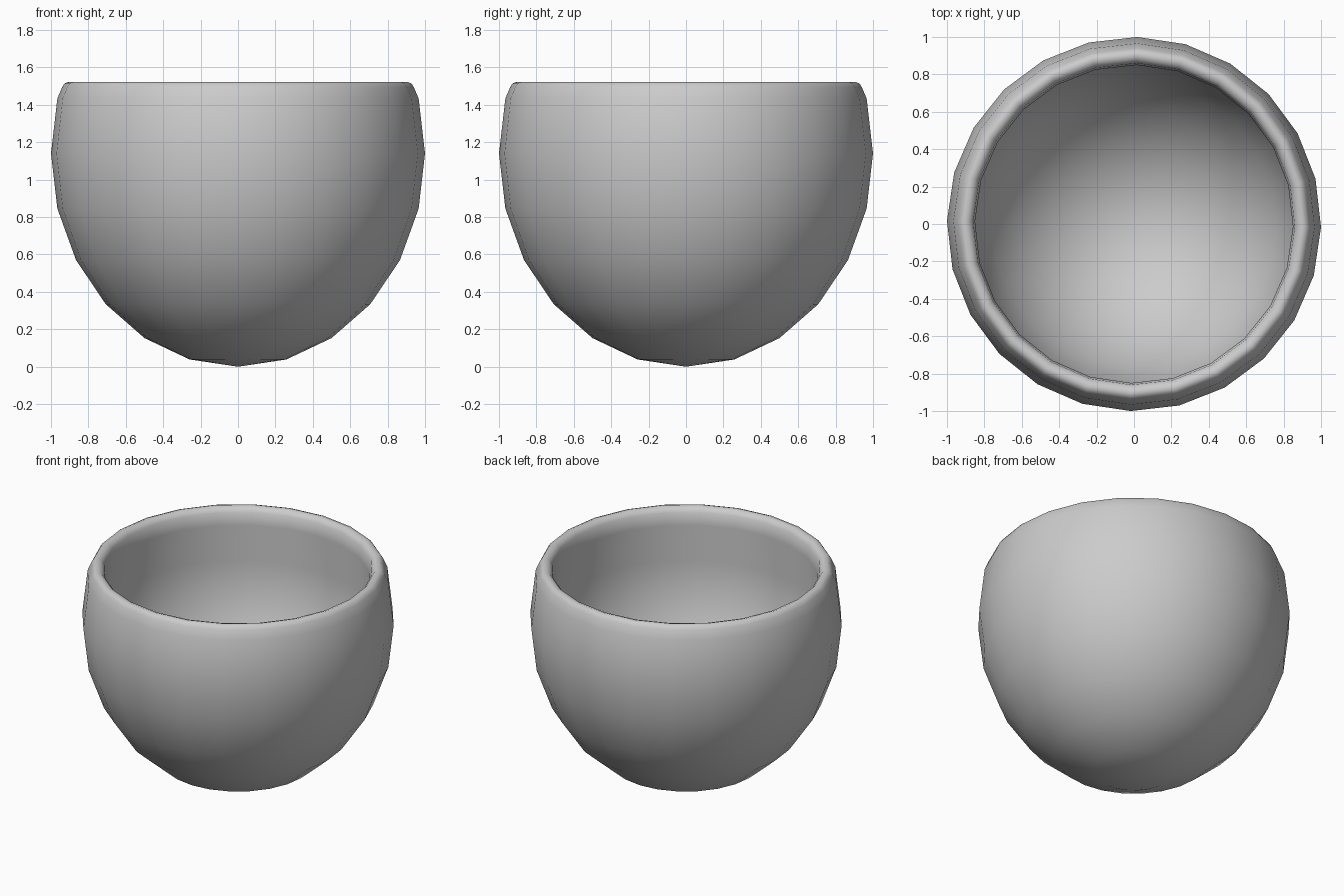
import bpy
import bmesh
import math
from mathutils import Vector

SIDES = 24
STEP = math.tau / SIDES
EQUATOR = 1.14

cube = bpy.data.objects.get("Cube")
if cube:
    bpy.data.objects.remove(cube, do_unlink=True)

# Plain grey clay
clay = bpy.data.materials.new("grey_clay")
clay.use_nodes = True
colour = (0.6, 0.6, 0.6, 1)
clay.diffuse_color = colour
clay.node_tree.nodes["Principled BSDF"].inputs["Base Color"].default_value = colour


def arc(radius, height):
    """Half-ellipse from the bottom pole to one step above the equator."""
    return [(radius * math.sin(i * STEP), EQUATOR - height * math.cos(i * STEP))
            for i in range(8)]


# Wall section: outside, rounded lip, inside
outer = arc(1.0, EQUATOR)
inner = arc(0.88, 1.02)
lip = [(0.94, 1.495), (0.927, 1.515), (0.905, 1.523),
       (0.88, 1.515), (0.86, 1.49)]
profile = outer + lip + inner[::-1]

# Revolve the section into the bowl
bm = bmesh.new()
turn = -math.radians(1)
verts = [bm.verts.new((r * math.cos(turn), r * math.sin(turn), z)) for r, z in profile]
edges = [bm.edges.new(pair) for pair in zip(verts, verts[1:])]
bmesh.ops.spin(bm, geom=verts + edges, cent=Vector(), axis=(0, 0, 1),
               angle=math.tau, steps=SIDES)
bmesh.ops.remove_doubles(bm, verts=bm.verts, dist=0.0005)
bmesh.ops.recalc_face_normals(bm, faces=bm.faces)
for face in bm.faces:
    face.smooth = True

mesh = bpy.data.meshes.new("bowl")
bm.to_mesh(mesh)
bm.free()
mesh.materials.append(clay)
bowl = bpy.data.objects.new("bowl", mesh)
bpy.context.collection.objects.link(bowl)
